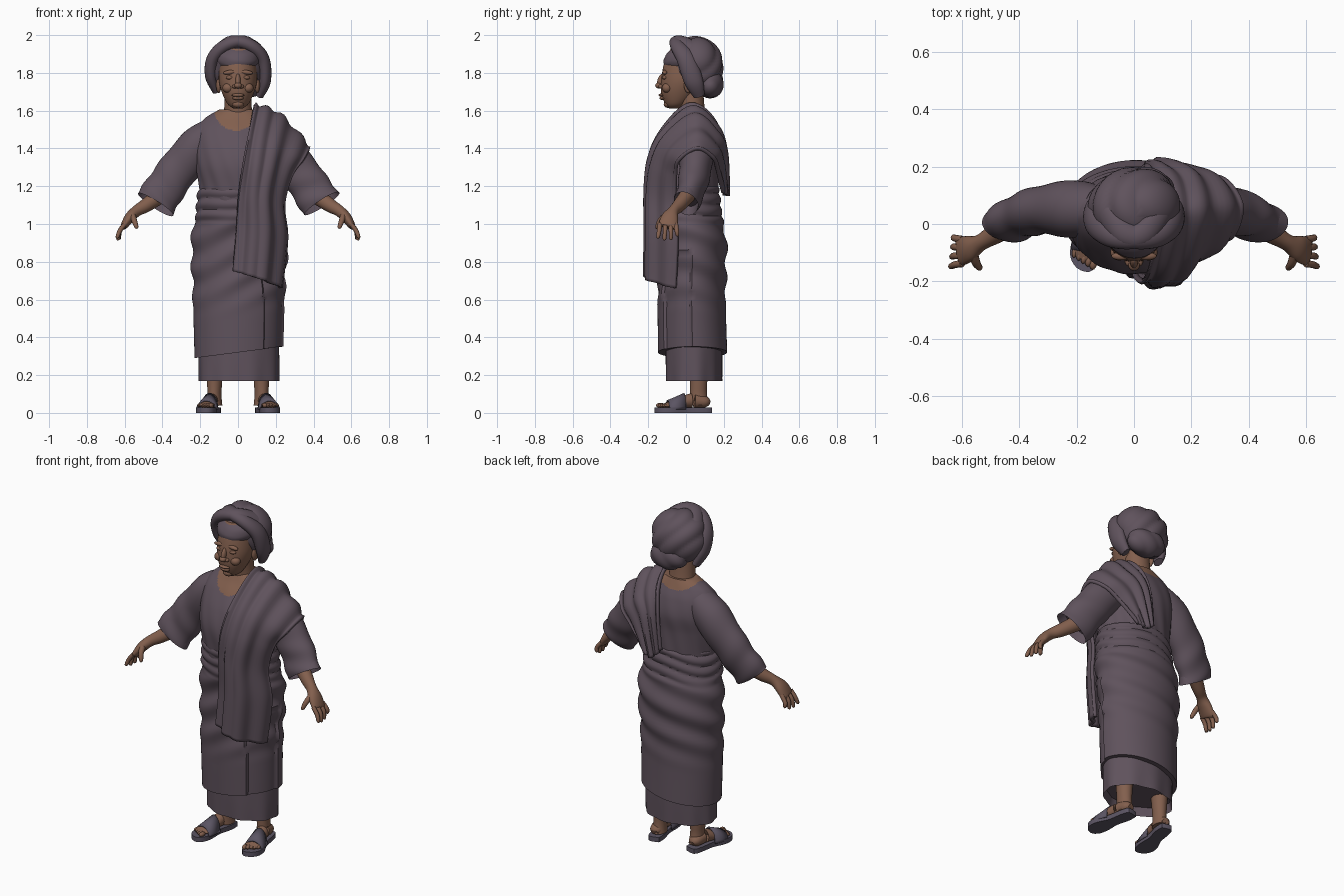
import bpy, bmesh, math
from math import sin, cos, pi
from mathutils import Vector, Matrix

if "Cube" in bpy.data.objects:
    bpy.data.objects.remove(bpy.data.objects["Cube"])


def material(name, rgb):
    m = bpy.data.materials.new(name)
    m.diffuse_color = (*rgb, 1)
    m.use_nodes = True
    m.node_tree.nodes["Principled BSDF"].inputs["Base Color"].default_value = m.diffuse_color
    return m


CLOTH = material("plum cloth", (0.115, 0.085, 0.108))
SKIN = material("brown skin", (0.225, 0.115, 0.075))
LEATHER = material("sandal leather", (0.105, 0.09, 0.125))


def finish(name, bm, *mats):
    bmesh.ops.recalc_face_normals(bm, faces=bm.faces)
    me = bpy.data.meshes.new(name)
    bm.to_mesh(me)
    bm.free()
    ob = bpy.data.objects.new(name, me)
    bpy.context.collection.objects.link(ob)
    for m in mats:
        me.materials.append(m)
    return ob


def spline(rows, steps):
    """Catmull-Rom through tuples of equal length."""
    out, k = [], len(rows) - 1
    for i in range(k):
        p0, p1, p2, p3 = (rows[max(0, min(k, i + j))] for j in (-1, 0, 1, 2))
        for s in range(steps + (i == k - 1)):
            t = s / steps
            out.append([b + 0.5 * t * (c - a + t * (2*a - 5*b + 4*c - d + t * (3*(b - c) + d - a)))
                        for a, b, c, d in zip(p0, p1, p2, p3)])
    return out


def loft(name, secs, mats, n=32, steps=6, upright=False, fn=None, hollow=None):
    """Sections are x, y, z, half width, half depth; fn gives radial and vertical shifts."""
    bm = bmesh.new()
    rows = spline(secs, steps)
    cs = [Vector(r[:3]) for r in rows]
    rings = []
    for i, r in enumerate(rows):
        t = Vector((0, 0, 1)) if upright else (cs[min(i + 1, len(cs) - 1)] - cs[max(i - 1, 0)]).normalized()
        u = (Vector((0, 1, 0)) - t * t.y).normalized()
        v = u.cross(t)
        ring = []
        for j in range(n):
            a = 2 * pi * j / n
            d = v * cos(a) * r[3] + u * sin(a) * r[4]
            dr, dz = fn(cs[i] + d, a, i / (len(rows) - 1)) if fn else (0, 0)
            ring.append(bm.verts.new(cs[i] + d + d.normalized() * dr + Vector((0, 0, dz))))
        rings.append(ring)
    for p, q in zip(rings, rings[1:]):
        for j in range(n):
            bm.faces.new((p[j], p[(j + 1) % n], q[(j + 1) % n], q[j]))
    caps = [bm.faces.new(rings[0]), bm.faces.new(rings[-1])]
    bmesh.ops.recalc_face_normals(bm, faces=bm.faces)
    if hollow is not None:      # hollow hem or cuff
        bmesh.ops.inset_individual(bm, faces=[caps[hollow]], thickness=0.012)
        bmesh.ops.translate(bm, verts=caps[hollow].verts, vec=-caps[hollow].normal * 0.05)
    return finish(name, bm, *mats)


def ball(name, loc, radii, mat, rot=(0, 0, 0), fn=None, seg=24):
    bm = bmesh.new()
    bmesh.ops.create_uvsphere(bm, u_segments=seg, v_segments=seg // 2, radius=1)
    for v in bm.verts:
        if fn:
            v.co *= 1 + fn(v.co)
        v.co = Vector(a * b for a, b in zip(v.co, radii))
    for i, ax in enumerate("XYZ"):
        bm.transform(Matrix.Rotation(rot[i], 4, ax))
    bm.transform(Matrix.Translation(loc))
    return finish(name, bm, mat)


# ---- underskirt
loft("underskirt", [(.005, .04, .17, .212, .148), (.005, .04, .3, .213, .15), (.005, .04, .5, .21, .15)],
     [CLOTH], 64, 6, True, lambda p, a, f: (.004 * sin(9 * a) * (1 - f), 0), hollow=0)


# ---- wrapped skirt with diagonal drapes, waist rolls and an overlapped front edge
def skirt_folds(p, a, f):
    hip = max(0, min(1, (p.z - .5) / .2)) * max(0, min(1, (1.06 - p.z) / .08))
    waist = max(0, min(1, (p.z - .99) / .05))
    r = .009 * hip * sin(38 * (p.z - .4 * p.x) + sin(2 * a))
    r += waist * .012 * (abs(sin(52 * (p.z - .12 * p.x) + .6 * sin(3 * a))) - .4)
    if p.y < .03 and p.x > .14 and p.z < .85:
        r -= .014
    return r, (.03 + .13 * (p.x - .0)) * (1 - f) ** 4


loft("wrap_skirt", [(.005, .035, .29, .235, .183), (.005, .03, .6, .243, .18), (.008, .035, .9, .253, .178),
                    (.01, .015, 1.05, .232, .172), (.01, .004, 1.18, .218, .168), (.01, .004, 1.2, .2, .15)],
     [CLOTH], 96, 16, True, skirt_folds)

# ---- blouse, with the open neckline coloured as skin
blouse = loft("blouse", [(.01, .005, 1.08, .21, .16), (.005, 0, 1.2, .212, .17), (0, 0, 1.31, .222, .173),
                         (0, .018, 1.41, .228, .163), (0, .033, 1.5, .218, .128), (0, .042, 1.56, .175, .092),
                         (0, .045, 1.605, .1, .068)], [CLOTH, SKIN], 96, 12, True,
              lambda p, a, f: (.003 * sin(14 * a + 20 * p.z) * (1 - f), 0))
for f in blouse.data.polygons:
    c = f.center
    if ((c.x + .01) / .115) ** 2 + ((c.z - 1.61) / (.115 if c.y < .03 else .06)) ** 2 < 1:
        f.material_index = 1

# ---- shoulder shawl: front hem, up over the shoulder, down to a narrow back tail
shawl_rows = [(-.02, -.165, .75, .11, -.212, .71, .235, -.06, .66), (0, -.16, .97, .13, -.21, .95, .265, -.05, .92),
              (.01, -.18, 1.15, .13, -.205, 1.15, .25, -.06, 1.1), (.03, -.188, 1.33, .16, -.18, 1.32, .29, -.06, 1.25),
              (.055, -.13, 1.48, .19, -.11, 1.46, .35, -.04, 1.34), (.085, .01, 1.625, .22, .045, 1.575, .38, .06, 1.4),
              (.08, .125, 1.57, .2, .16, 1.48, .33, .145, 1.35), (.05, .19, 1.42, .14, .205, 1.38, .25, .17, 1.28),
              (.03, .195, 1.2, .08, .215, 1.15, .14, .2, 1.17)]
bm = bmesh.new()
grid = []
for row in spline(shawl_rows, 9):
    cross = spline([row[0:3], row[3:6], row[6:9]], 14)
    grid.append([bm.verts.new(c) for c in cross])
for p, q in zip(grid, grid[1:]):
    for j in range(len(p) - 1):
        bm.faces.new((p[j], p[j + 1], q[j + 1], q[j]))
bm.normal_update()
for i, row in enumerate(grid):
    for j, v in enumerate(row):
        v.co += v.normal * .009 * sin(j * .85 + .03 * i)
shawl = finish("shawl", bm, CLOTH)
mod = shawl.modifiers.new("thickness", "SOLIDIFY")
mod.thickness, mod.offset = .02, 0

# ---- neck and head
loft("neck", [(0, .05, 1.5, .09, .075), (0, .035, 1.6, .074, .066), (0, .02, 1.72, .07, .07)], [SKIN], upright=True)
loft("head", [(0, -.06, 1.612, .025, .03), (0, -.052, 1.635, .055, .058), (0, -.033, 1.69, .083, .098),
              (0, -.017, 1.75, .1, .115), (0, -.005, 1.81, .102, .12), (0, .01, 1.87, .098, .12),
              (0, .02, 1.93, .08, .1)], [SKIN], 40, 6, True)
ball("nose_bridge", (0, -.132, 1.757), (.014, .02, .04), SKIN, (-.3, 0, 0))
ball("nose_tip", (0, -.143, 1.733), (.02, .02, .016), SKIN)
ball("upper_lip", (0, -.13, 1.682), (.034, .015, .009), SKIN)
ball("lower_lip", (0, -.124, 1.666), (.03, .016, .01), SKIN)
ball("chin", (0, -.096, 1.635), (.03, .022, .02), SKIN)
for s, side in ((-1, "right"), (1, "left")):
    ball("nostril_" + side, (s * .018, -.132, 1.728), (.013, .015, .011), SKIN)
    ball("eyelid_" + side, (s * .042, -.112, 1.775), (.022, .014, .011), SKIN)
    ball("brow_" + side, (s * .043, -.112, 1.803), (.036, .014, .012), SKIN, (0, s * .12, 0))
    ball("cheek_" + side, (s * .052, -.1, 1.72), (.03, .027, .026), SKIN)
    ball("ear_" + side, (s * .102, .015, 1.735), (.014, .026, .042), SKIN)

# ---- head wrap: tight band, pleated crown and crossing rolls
ball("headwrap_band", (0, .018, 1.885), (.118, .14, .08), CLOTH, (.3, 0, 0), seg=40,
     fn=lambda c: .02 * abs(sin(7 * c.z + 2 * c.x)))
ball("headwrap_crown", (0, .062, 1.845), (.15, .125, .142), CLOTH, (.25, 0, .1), seg=64,
     fn=lambda c: .09 * abs(sin(4 * c.x + 2.5 * c.z + 1.5 * c.y * c.z)))
ball("headwrap_back_bun", (.02, .125, 1.75), (.115, .07, .08), CLOTH, (.2, .15, 0), seg=40,
     fn=lambda c: .08 * abs(sin(4 * c.x - 2 * c.z)))
for s, side in ((-1, "right"), (1, "left")):
    o = .012 * s
    loft("headwrap_roll_" + side,
         [(s * .115, .07, 1.69 - o, .02, .03), (s * .142, .04, 1.77 - o, .032, .05), (s * .13, .0, 1.875, .036, .05),
          (s * .065, -.045, 1.945, .034, .04), (-s * .035, -.03, 1.965, .032, .045),
          (-s * .11, .06, 1.92, .025, .04)], [CLOTH], 20, 8)

# ---- sleeves, forearms and hands
for s, side in ((-1, "right"), (1, "left")):
    loft("sleeve_" + side,
         [(s * .12, .05, 1.5, .075, .08), (s * .2, .052, 1.42, .105, .1), (s * .31, .05, 1.295, .105, .086),
          (s * .385, .03, 1.19, .106, .076), (s * .44, 0, 1.105, .11, .066)], [CLOTH], 40, 8,
         fn=lambda p, a, f: (.005 * sin(22 * f + 2 * cos(a)) * f, 0), hollow=1)
    loft("forearm_" + side,
         [(s * .4, .015, 1.16, .045, .042), (s * .485, -.035, 1.1, .037, .035), (s * .535, -.065, 1.07, .03, .029),
          (s * .572, -.085, 1.035, .028, .045), (s * .603, -.096, .99, .019, .05), (s * .608, -.098, .983, .01, .04)],
         [SKIN], 24)
    for k, drop in enumerate((.932, .922, .924, .942)):
        y = -.138 + .028 * k
        loft(f"finger_{k + 1}_{side}",
             [(s * .598, y, 1.0, .012, .013), (s * .625, y - .004 + .003 * k, .965, .012, .012),
              (s * (.638 - .004 * k), y - .01 + .006 * k, drop, .01, .01),
              (s * (.638 - .004 * k), y - .01 + .006 * k, drop - .008, .004, .004)], [SKIN], 10, 4)
    loft("thumb_" + side,
         [(s * .56, -.1, 1.05, .017, .018), (s * .55, -.135, 1.02, .015, .015),
          (s * .538, -.152, .985, .011, .011), (s * .536, -.154, .975, .004, .004)], [SKIN], 10, 4)

# ---- legs, feet and sandals, turned slightly outwards
OUTLINE = [(-.03, .135), (.03, .135), (.04, .08), (.038, .0), (.055, -.07), (.05, -.125), (.02, -.16),
           (-.025, -.165), (-.05, -.13), (-.05, -.07), (-.036, .0), (-.04, .08)]
for s, side in ((-1, "right"), (1, "left")):
    turn = Matrix.Translation((s * .148, 0, 0)) @ Matrix.Rotation(s * .2, 4, "Z")
    parts = [loft("leg_" + side, [(-s * .01, .075, .04, .04, .05), (-s * .01, .07, .1, .036, .045),
                                  (-s * .01, .07, .16, .04, .046), (-s * .01, .07, .3, .05, .055)],
                  [SKIN], 24, 5, True)]
    parts.append(loft("foot_" + side, [(0, .125, .05, .02, .015), (0, .1, .058, .036, .032), (0, .03, .065, .036, .038),
                                       (0, -.04, .052, .044, .025), (0, -.1, .042, .046, .014), (0, -.125, .038, .03, .01)],
                      [SKIN], 24, 5))
    # lengthwise sections measure depth almost vertically, so stack the foot shape above the sole
    for v in parts[-1].data.vertices:
        v.co.z = max(v.co.z, .026)
    for k in range(5):
        parts.append(ball(f"toe_{k + 1}_{side}", (s * (-.034 + .018 * k), -.134 + .007 * k, .04),
                          (.013 - .001 * k, .022, .013 - .001 * k), SKIN, seg=12))
    bm = bmesh.new()
    f = bm.faces.new([bm.verts.new((s * x, y, 0)) for x, y, *_ in spline([(*p, 0) for p in OUTLINE + OUTLINE[:1]], 3)[:-1]])
    top = bmesh.ops.extrude_face_region(bm, geom=[f])["geom"]
    bmesh.ops.translate(bm, verts=[g for g in top if isinstance(g, bmesh.types.BMVert)], vec=(0, 0, .028))
    parts.append(finish("sandal_sole_" + side, bm, LEATHER))
    # arched strap over the instep
    bm = bmesh.new()
    rings = []
    for i in range(17):
        a = pi * i / 16
        rings.append([bm.verts.new((cos(a) * w, y, .018 + sin(a) * h))
                      for y, w, h in ((-.1, .055, .05), (-.06, .054, .066), (-.01, .047, .088))])
    for p, q in zip(rings, rings[1:]):
        for j in range(2):
            bm.faces.new((p[j], p[j + 1], q[j + 1], q[j]))
    strap = finish("sandal_strap_" + side, bm, LEATHER)
    strap.modifiers.new("thickness", "SOLIDIFY").thickness = .008
    parts.append(strap)
    for ob in parts:
        ob.data.transform(turn)

# ---- smooth shading with crisp hems
bpy.ops.object.select_all(action="SELECT")
bpy.context.view_layer.objects.active = blouse
bpy.ops.object.shade_smooth_by_angle(angle=math.radians(45))
